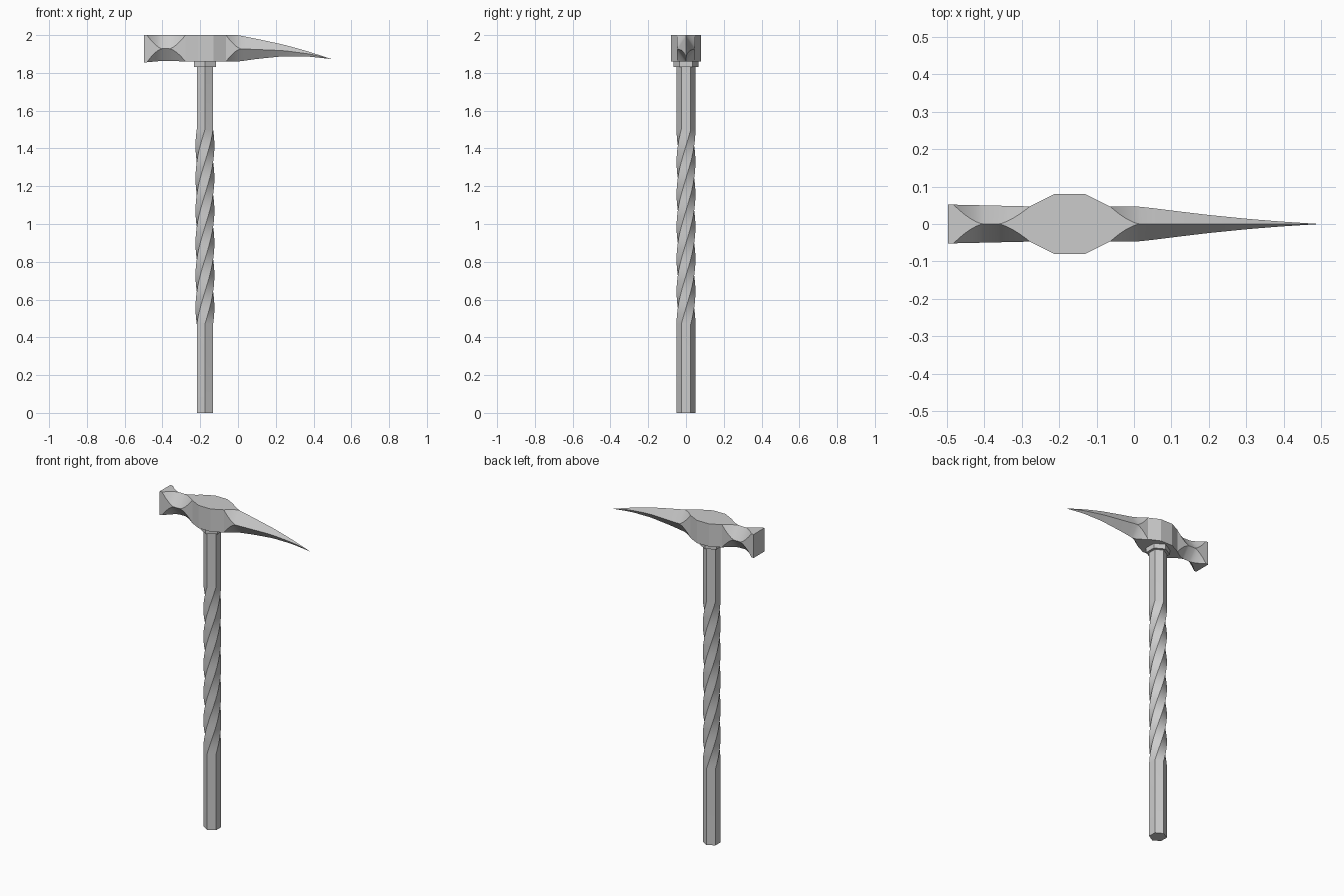
import bpy, bmesh
from math import sin, cos, pi, radians

old = bpy.data.objects.get("Cube")
if old:
    bpy.data.objects.remove(old, do_unlink=True)

steel = bpy.data.materials.new("grey_steel")
steel.use_nodes = True
GREY = (0.6, 0.6, 0.6, 1)
steel.diffuse_color = GREY
steel.node_tree.nodes["Principled BSDF"].inputs["Base Color"].default_value = GREY

AXIS_X = -0.175


def lerp_keys(keys, x):
    """Read a piecewise linear curve at x."""
    for (xa, a), (xb, b) in zip(keys, keys[1:]):
        if x <= xb:
            return a + (b - a) * max(0, (x - xa) / (xb - xa))
    return keys[-1][1]


def loft(name, rings):
    """Skin closed rings of equal length, cap both ends, weld collapsed points."""
    bm = bmesh.new()
    loops = [[bm.verts.new(p) for p in ring] for ring in rings]
    n = len(loops[0])
    for a, b in zip(loops, loops[1:]):
        for i in range(n):
            j = (i + 1) % n
            bm.faces.new((a[i], a[j], b[j], b[i]))
    bm.faces.new(loops[0])
    bm.faces.new(loops[-1])
    bmesh.ops.remove_doubles(bm, verts=bm.verts, dist=0.0004)
    bmesh.ops.recalc_face_normals(bm, faces=bm.faces)
    mesh = bpy.data.meshes.new(name)
    bm.to_mesh(mesh)
    bm.free()
    mesh.materials.append(steel)
    obj = bpy.data.objects.new(name, mesh)
    bpy.context.collection.objects.link(obj)
    bpy.ops.object.select_all(action="DESELECT")
    obj.select_set(True)
    bpy.context.view_layer.objects.active = obj
    bpy.ops.object.shade_smooth_by_angle(angle=radians(20))
    return obj


def hexagon(radius, z, turn=0):
    angles = [turn + pi / 2 + i * pi / 3 for i in range(6)]
    return [(AXIS_X + radius * cos(a), radius * sin(a), z) for a in angles]


# Handle: hexagonal bar with one full twist in its middle
TWIST_LOW, TWIST_HIGH, STEPS = 0.47, 1.5, 36
bar = [hexagon(0.05, 0)]
for k in range(STEPS + 1):
    t = k / STEPS
    bar.append(hexagon(0.05, TWIST_LOW + (TWIST_HIGH - TWIST_LOW) * t, 2 * pi * t))
bar.append(hexagon(0.05, 1.85, 2 * pi))
loft("handle", bar)

# Collar under the head
loft("collar", [hexagon(0.067, 1.83), hexagon(0.067, 1.865)])

# Head: half width, crest, side ridge and belly along its length
width = [(-0.497, 0.052), (-0.278, 0.047), (-0.212, 0.08), (-0.13, 0.08),
         (-0.064, 0.047), (0.02, 0.046), (0.1, 0.036), (0.2, 0.024),
         (0.3, 0.014), (0.4, 0.006), (0.497, 0)]
crest = [(0, 2), (0.1, 1.98), (0.24, 1.95), (0.35, 1.92), (0.497, 1.873)]
ridge = [(0, 1.928), (0.24, 1.918), (0.38, 1.9), (0.497, 1.873)]
belly = [(-0.497, 1.855), (-0.385, 1.865), (-0.278, 1.86), (0, 1.86),
         (0.1, 1.874), (0.24, 1.888), (0.37, 1.887), (0.497, 1.873)]


def corner_cut(x):
    """0 is a square section, 1 is a diamond."""
    if x < -0.38:
        t = (x + 0.482) / 0.08
    elif x < -0.175:
        t = (-0.278 - x) / 0.085
    else:
        t = (x + 0.064) / 0.08
    t = min(1, max(0, t))
    return 1 - (1 - t) ** 1.5


def section(x):
    w, top = lerp_keys(width, x), lerp_keys(crest, x)
    mid, low = lerp_keys(ridge, x), lerp_keys(belly, x)
    k = 1 - corner_cut(x)
    half = [(w * k, top), (w, mid + (top - mid) * k),
            (w, mid + (low - mid) * k), (w * k, low)]
    ring = half + [(-y, z) for y, z in reversed(half)]
    return [(x, y, z) for y, z in ring]


# Stations: evenly divided spans between the changes of shape
spans = [(-0.497, 1), (-0.482, 8), (-0.402, 1), (-0.363, 8), (-0.278, 1),
         (-0.212, 1), (-0.13, 1), (-0.064, 8), (0.016, 14), (0.497, 0)]
stations = []
for (a, n), (b, _) in zip(spans, spans[1:]):
    stations += [a + (b - a) * i / n for i in range(n)]
loft("hammer_head", [section(x) for x in stations + [0.497]])
